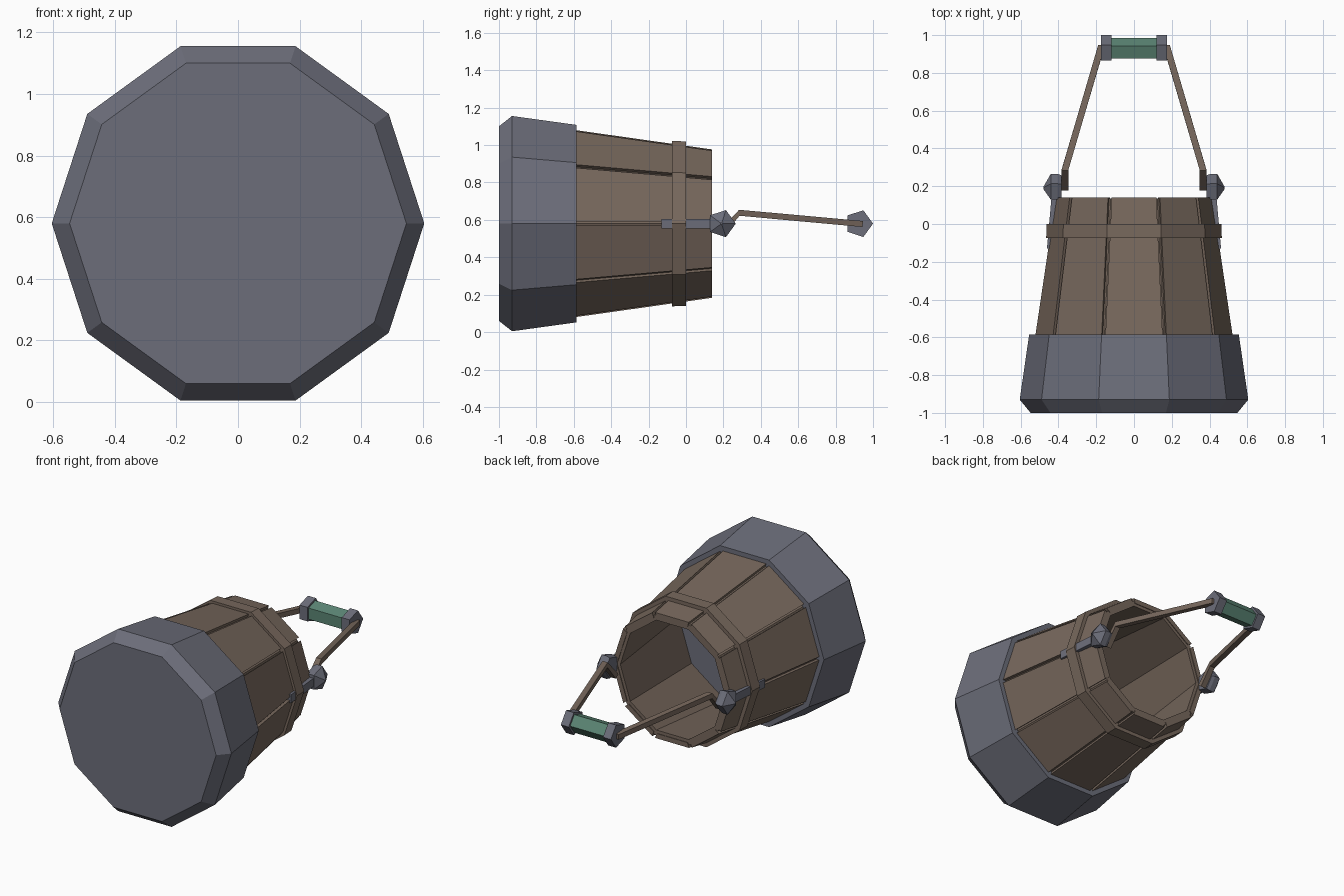
import bpy, bmesh, math
from mathutils import Vector

if "Cube" in bpy.data.objects:
    bpy.data.objects.remove(bpy.data.objects["Cube"])

CZ = 0.58   # height of the bucket axis (axis runs along y)
N = 10


def material(name, rgb):
    m = bpy.data.materials.new(name)
    m.diffuse_color = (*rgb, 1)
    m.use_nodes = True
    m.node_tree.nodes["Principled BSDF"].inputs["Base Color"].default_value = m.diffuse_color
    return m


WOOD = material("brown wood", (0.185, 0.138, 0.108))
METAL = material("grey metal", (0.150, 0.155, 0.195))
GREEN = material("green grip", (0.105, 0.235, 0.175))


def loft(name, rings, mat, cap_start=True, cap_end=True, loop=False):
    """Skin a list of equal-length vertex rings."""
    bm = bmesh.new()
    vs = [[bm.verts.new(p) for p in r] for r in rings]
    pairs = list(zip(vs, vs[1:])) + ([(vs[-1], vs[0])] if loop else [])
    for a, b in pairs:
        for i in range(len(a)):
            j = (i + 1) % len(a)
            bm.faces.new((a[i], a[j], b[j], b[i]))
    if cap_start and not loop:
        bm.faces.new(vs[0])
    if cap_end and not loop:
        bm.faces.new(vs[-1])
    bmesh.ops.recalc_face_normals(bm, faces=bm.faces)
    me = bpy.data.meshes.new(name)
    bm.to_mesh(me)
    bm.free()
    me.materials.append(mat)
    ob = bpy.data.objects.new(name, me)
    bpy.context.collection.objects.link(ob)
    return ob


def ring_y(y, r):
    return [(r * math.cos(i * math.tau / N), y, CZ + r * math.sin(i * math.tau / N))
            for i in range(N)]


def ring_x(x, yc, r, n=5):
    return [(x, yc + r * math.cos(i * math.tau / n), CZ + r * math.sin(i * math.tau / n))
            for i in range(n)]


def bar(name, pts, wx, h, mat):
    """Rectangular bar along a path; section lies along x and across the path in yz."""
    pts = [Vector(p) for p in pts]
    rings = []
    for i, p in enumerate(pts):
        d = pts[min(i + 1, len(pts) - 1)] - pts[max(i - 1, 0)]
        n = Vector((0, -d.z, d.y)).normalized() * h / 2
        x = Vector((wx / 2, 0, 0))
        rings.append([p - x - n, p + x - n, p + x + n, p - x + n])
    return loft(name, rings, mat)


# metal base cap with chamfered bottom
loft("metal_base", [ring_y(-1, .547), ring_y(-.93, .605), ring_y(-.585, .555),
                    ring_y(-.585, .49)], METAL)

# hollow inner shell, seen in the grooves and the inside
loft("bucket_shell", [ring_y(-.62, .51), ring_y(.135, .398), ring_y(.135, .365),
                      ring_y(-.9, .50)], WOOD, cap_start=False)

# staves, one plank per side with a gap at each corner
GAP = 0.011
for k in range(N):
    a0, a1 = k * math.tau / N, (k + 1) * math.tau / N
    am = (a0 + a1) / 2
    t = Vector((-math.sin(am), 0, math.cos(am))) * GAP
    rings = []
    for y, ro, ri in ((-.6, .527, .50), (.14, .417, .385)):
        c = Vector((0, y, CZ))
        e0 = Vector((math.cos(a0), 0, math.sin(a0)))
        e1 = Vector((math.cos(a1), 0, math.sin(a1)))
        rings.append([c + e0 * ri + t, c + e0 * ro + t, c + e1 * ro - t, c + e1 * ri - t])
    loft(f"stave_{k}", rings, WOOD)

# raised wooden hoop near the rim
loft("hoop", [ring_y(-.075, .40), ring_y(-.075, .465), ring_y(0, .462), ring_y(0, .39)],
     WOOD, loop=True)

# handle fittings and arms on both sides
for s, side in ((-1, "left"), (1, "right")):
    bar(f"{side}_bracket", [(s * .443, -.13, CZ), (s * .418, .15, CZ)], .036, .052, METAL)
    loft(f"{side}_pivot_knob", [ring_x(s * .385, .19, .068), ring_x(s * .405, .19, .076),
                                ring_x(s * .44, .19, .076), ring_x(s * .48, .19, .006)], METAL)
    bar(f"{side}_handle_arm", [(s * .366, .19, .53), (s * .366, .285, .638),
                               (s * .172, .945, .578)], .036, .032, WOOD)
    loft(f"{side}_grip_cap", [ring_x(s * .12, .925, .075), ring_x(s * .175, .925, .075)], METAL)

# green grip
loft("grip", [ring_x(-.13, .925, .06), ring_x(.13, .925, .06)], GREEN)
